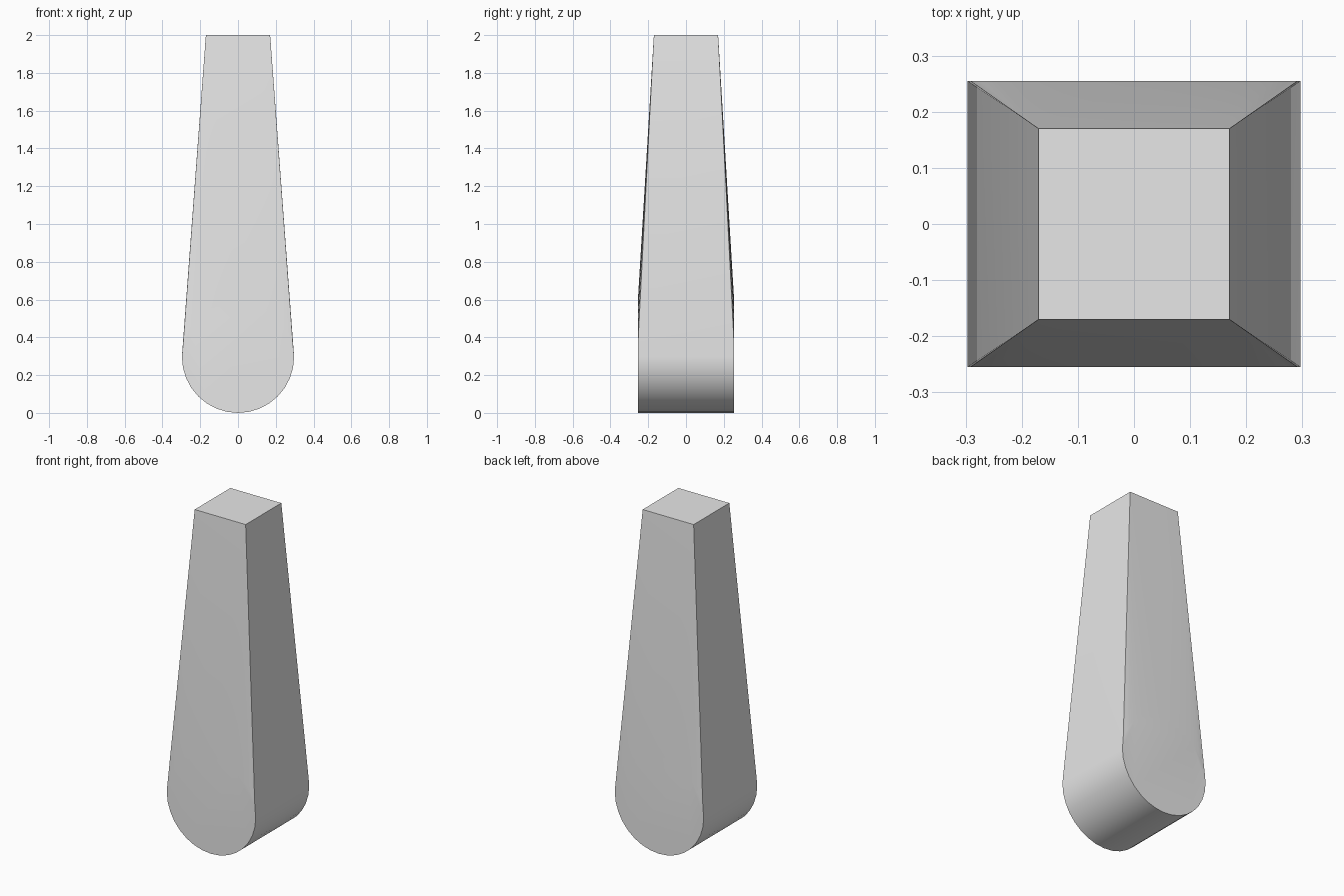
import bpy
import bmesh
from math import sin, cos, tau, radians

cube = bpy.data.objects.get("Cube")
if cube:
    bpy.data.objects.remove(cube, do_unlink=True)

RADIUS, HALF_DEPTH = 0.297, 0.255   # rounded foot, axis along y
TOP, HEIGHT = 0.17, 2.0             # half width of the square top
SEGMENTS = 32

# Plain grey material
grey = bpy.data.materials.new("plain_grey")
grey.use_nodes = True
colour = (0.8, 0.8, 0.8, 1)
grey.diffuse_color = colour
grey.node_tree.nodes["Principled BSDF"].inputs["Base Color"].default_value = colour

# Tapered post: a skin stretched from the square top over the round foot
bm = bmesh.new()
for side in (-1, 1):
    for x in (-TOP, TOP):
        bm.verts.new((x, side * TOP, HEIGHT))
    for i in range(SEGMENTS):
        a = tau * i / SEGMENTS
        bm.verts.new((RADIUS * cos(a), side * HALF_DEPTH, RADIUS + RADIUS * sin(a)))
bmesh.ops.convex_hull(bm, input=bm.verts[:])

# Merge the triangles of the flat areas
bmesh.ops.dissolve_limit(bm, angle_limit=radians(0.05), verts=bm.verts[:], edges=bm.edges[:])
bmesh.ops.recalc_face_normals(bm, faces=bm.faces[:])

mesh = bpy.data.meshes.new("tapered_post")
bm.to_mesh(mesh)
bm.free()
mesh.materials.append(grey)
post = bpy.data.objects.new("tapered_post", mesh)
bpy.context.collection.objects.link(post)

# Smooth the round foot, keep the corners crisp
bpy.ops.object.select_all(action="DESELECT")
post.select_set(True)
bpy.context.view_layer.objects.active = post
bpy.ops.object.shade_smooth_by_angle(angle=radians(30))
